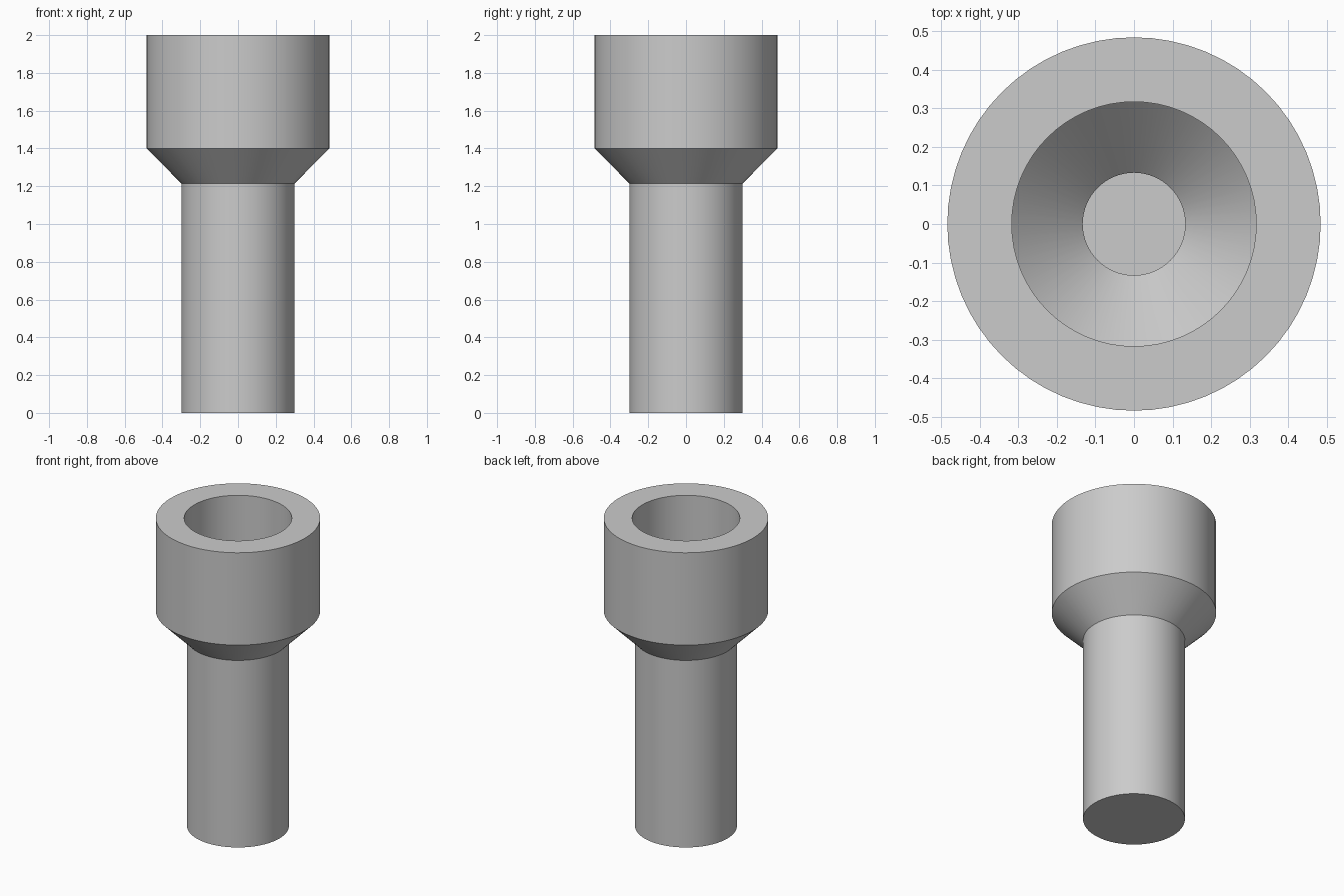
import bpy, bmesh, math

if "Cube" in bpy.data.objects:
    bpy.data.objects.remove(bpy.data.objects["Cube"])

SIDES = 64
WALL = 0.167
OFFSET = WALL * math.tan(math.radians(22.5))  # height shift of the 45 degree shoulder

grey = bpy.data.materials.new("plain_grey")
grey.diffuse_color = (0.6, 0.6, 0.6, 1)
grey.use_nodes = True
grey.node_tree.nodes["Principled BSDF"].inputs["Base Color"].default_value = grey.diffuse_color

# Profile of a closed, thick-walled socket: outside from the base up, then inside down
profile = [(0, 0), (0.3, 0), (0.3, 1.215), (0.484, 1.4), (0.484, 2.0),
           (0.484 - WALL, 2.0), (0.484 - WALL, 1.4 + OFFSET),
           (0.3 - WALL, 1.215 + OFFSET), (0.3 - WALL, WALL), (0, WALL)]

# Spin the profile around the vertical axis
bm = bmesh.new()
verts = [bm.verts.new((r, 0, z)) for r, z in profile]
edges = [bm.edges.new(pair) for pair in zip(verts, verts[1:])]
bmesh.ops.spin(bm, geom=verts + edges, cent=(0, 0, 0), axis=(0, 0, 1),
               angle=math.tau, steps=SIDES, use_duplicate=False)
bmesh.ops.remove_doubles(bm, verts=bm.verts[:], dist=1e-4)
bmesh.ops.recalc_face_normals(bm, faces=bm.faces[:])

mesh = bpy.data.meshes.new("stepped_socket")
bm.to_mesh(mesh)
bm.free()
mesh.materials.append(grey)
socket = bpy.data.objects.new("stepped_socket", mesh)
bpy.context.collection.objects.link(socket)

# Smooth walls with crisp rims
bpy.context.view_layer.objects.active = socket
socket.select_set(True)
bpy.ops.object.shade_smooth_by_angle(angle=math.radians(30))
